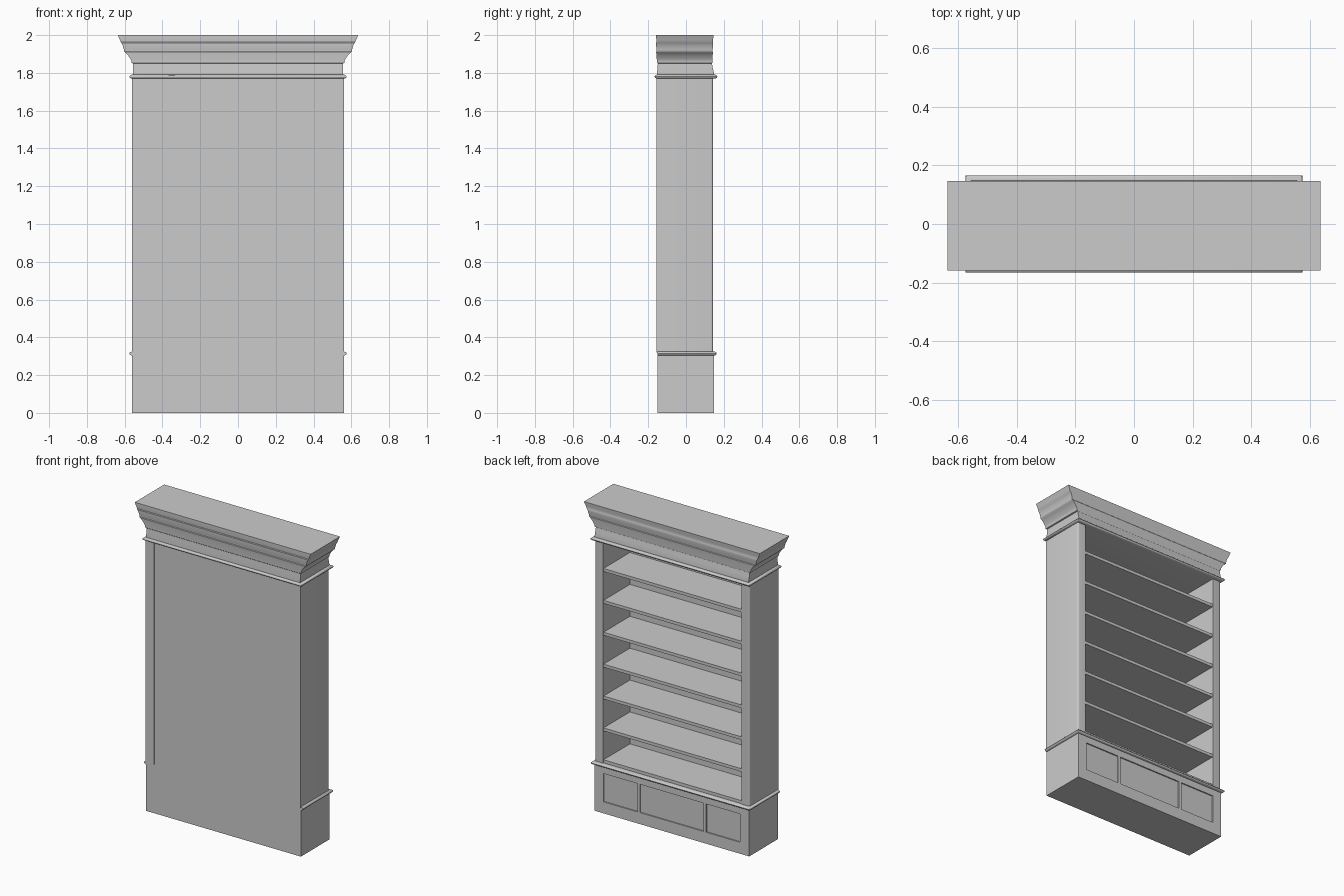
import bpy, bmesh, math

if "Cube" in bpy.data.objects:
    bpy.data.objects.remove(bpy.data.objects["Cube"])


def finish(name, bm, smooth=False):
    bmesh.ops.recalc_face_normals(bm, faces=bm.faces)
    mesh = bpy.data.meshes.new(name)
    bm.to_mesh(mesh)
    bm.free()
    ob = bpy.data.objects.new(name, mesh)
    bpy.context.collection.objects.link(ob)
    if smooth:
        bpy.ops.object.select_all(action='DESELECT')
        ob.select_set(True)
        bpy.context.view_layer.objects.active = ob
        bpy.ops.object.shade_smooth_by_angle(angle=math.radians(35))
    return ob


def loft(name, levels, smooth=True):
    """Stack of rectangles (z, half width, front y, back y), capped both ends."""
    bm = bmesh.new()
    rings = [[bm.verts.new((x, y, z)) for x, y in
              ((-hx, y0), (hx, y0), (hx, y1), (-hx, y1))]
             for z, hx, y0, y1 in levels]
    for a, b in zip(rings, rings[1:]):
        for i in range(4):
            j = (i + 1) % 4
            bm.faces.new((a[i], a[j], b[j], b[i]))
    bm.faces.new(rings[0])
    bm.faces.new(rings[-1])
    return finish(name, bm, smooth)


def box(name, x0, x1, y0, y1, z0, z1, round_edges=None):
    bm = bmesh.new()
    bmesh.ops.create_cube(bm, size=1)
    for v in bm.verts:
        v.co = (x1 if v.co.x > 0 else x0,
                y1 if v.co.y > 0 else y0,
                z1 if v.co.z > 0 else z0)
    if round_edges:
        picked = [e for e in bm.edges if round_edges(*[v.co for v in e.verts])]
        bmesh.ops.bevel(bm, geom=picked, offset=0.01, segments=4,
                        profile=0.5, affect='EDGES')
    return finish(name, bm, bool(round_edges))


def bead(name, z, r, hx, y0, y1, front):
    """Half-round moulding around the carcass; front = how much wraps the front."""
    levels = []
    for i in range(9):
        a = -math.pi / 2 + math.pi * i / 8
        o = 0.018 * math.cos(a)
        levels.append((z + r * math.sin(a), hx + o, y0 - o * front, y1 + o))
    return loft(name, levels)


# plinth with framed recessed panels on the open side
box("plinth", -0.56, 0.56, -0.15, 0.139, 0, 0.32)
F0, F1 = 0.139, 0.147
box("plinth_bottom_rail", -0.56, 0.56, F0, F1, 0, 0.075)
box("plinth_top_rail", -0.56, 0.56, F0, F1, 0.26, 0.32)
for n, (a, b) in enumerate(((-0.56, -0.495), (-0.248, -0.23),
                            (0.23, 0.248), (0.495, 0.56))):
    box(f"plinth_stile_{n + 1}", a, b, F0, F1, 0.075, 0.26)
bead("plinth_bead", 0.314, 0.011, 0.557, -0.15, 0.145, 0)

# side posts with rounded outer corner
for side, s in (("left", -1), ("right", 1)):
    xs = sorted((s * 0.5, s * 0.56))
    box(f"{side}_side_panel", *xs, -0.155, 0.143, 0.32, 1.775,
        lambda p, q, s=s: p.x * s > 0.55 and q.x * s > 0.55
        and p.y > 0 and q.y > 0)

# closed panel on the front side
box("closing_panel", -0.5, 0.5, -0.15, -0.135, 0.32, 1.775)

# shelves
for i in range(7):
    z = 0.345 + i * 0.2085
    box(f"shelf_{i + 1}", -0.5, 0.5, -0.135, 0.138, z - 0.02, z)

# frieze, upper bead and crown moulding
bead("frieze_bead", 1.78, 0.011, 0.557, -0.15, 0.148, 0.9)
loft("frieze", [(1.77, 0.557, -0.154, 0.148), (1.795, 0.557, -0.154, 0.149),
                (1.825, 0.557, -0.151, 0.142), (1.852, 0.556, -0.149, 0.137)])
loft("crown", [
    (1.85, 0.556, -0.151, 0.137), (1.853, 0.564, -0.154, 0.139),
    (1.864, 0.565, -0.154, 0.139), (1.875, 0.570, -0.155, 0.140),
    (1.890, 0.580, -0.156, 0.141), (1.902, 0.590, -0.157, 0.142),
    (1.910, 0.600, -0.158, 0.143), (1.914, 0.603, -0.155, 0.140),
    (1.922, 0.604, -0.155, 0.140), (1.930, 0.606, -0.157, 0.142),
    (1.945, 0.610, -0.158, 0.143), (1.958, 0.617, -0.159, 0.144),
    (1.963, 0.621, -0.156, 0.142), (1.975, 0.625, -0.157, 0.143),
    (1.990, 0.632, -0.158, 0.145), (2.0, 0.636, -0.158, 0.146)])
